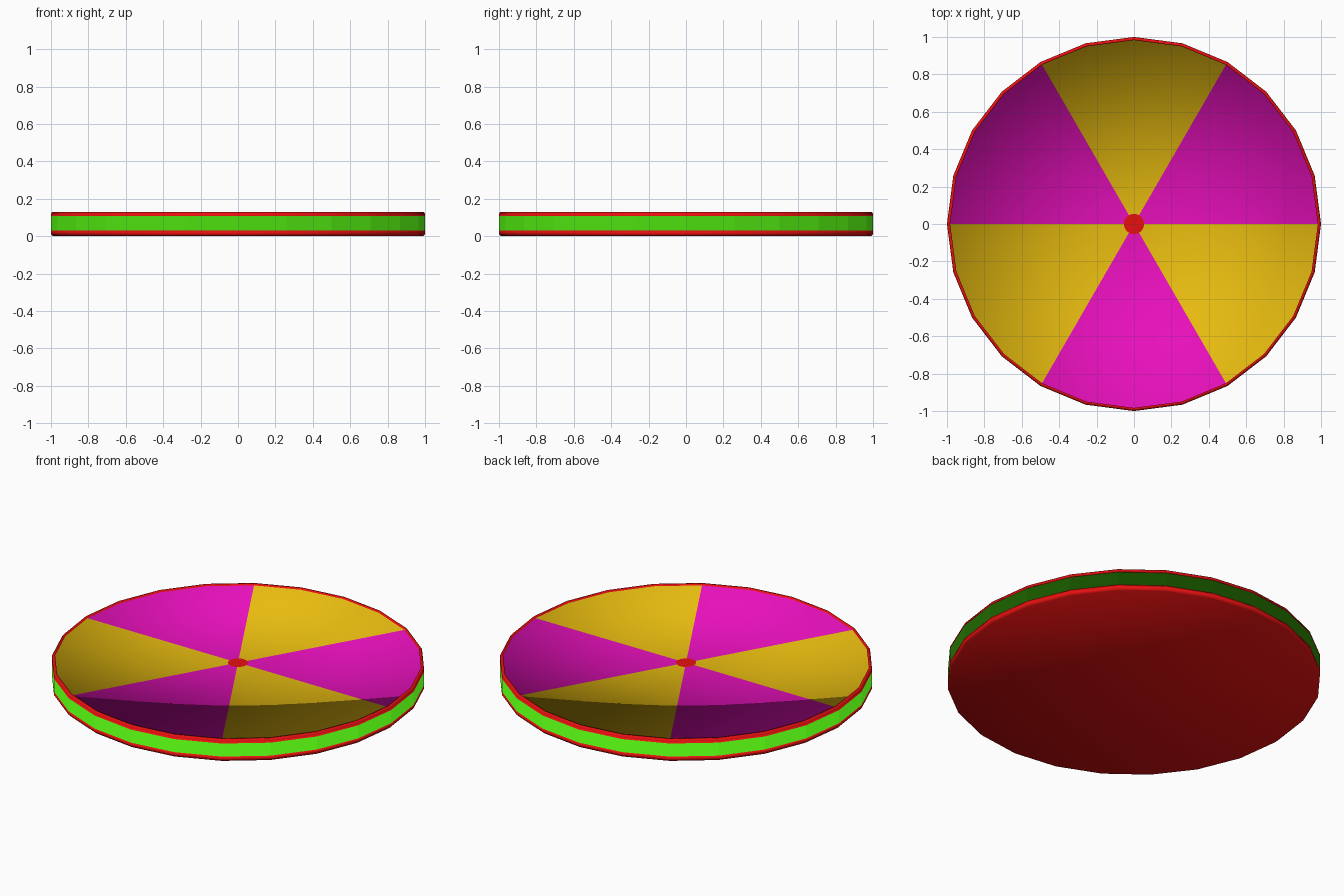
import bpy, bmesh
from math import cos, sin, pi

if "Cube" in bpy.data.objects:
    bpy.data.objects.remove(bpy.data.objects["Cube"])

SIDES = 24
HUB_R = 0.054
# rim profile from the underside, up the outside, over the lip and down to the floor
PROFILE = [(0.99, 0.0), (1.0, 0.01), (1.0, 0.03), (1.0, 0.107),
           (1.0, 0.12), (0.992, 0.13), (0.983, 0.13), (0.983, 0.12)]
BAND = 2                       # profile step that carries the side panels
RED, GREEN, YELLOW, MAGENTA = range(4)

mesh = bpy.data.meshes.new("round_disc")
disc = bpy.data.objects.new("round_disc", mesh)
bpy.context.collection.objects.link(disc)

for name, rgb in (("red", (0.8, 0.005, 0.005)), ("green", (0.08, 0.8, 0.005)),
                  ("yellow", (0.8, 0.5, 0.005)), ("magenta", (0.8, 0.005, 0.5))):
    mat = bpy.data.materials.new(name)
    mat.diffuse_color = (*rgb, 1)
    mat.use_nodes = True
    mat.node_tree.nodes["Principled BSDF"].inputs["Base Color"].default_value = mat.diffuse_color
    mesh.materials.append(mat)

bm = bmesh.new()


def ring(r, z):
    return [bm.verts.new((r * cos(2 * pi * i / SIDES), r * sin(2 * pi * i / SIDES), z))
            for i in range(SIDES)]


def bridge(a, b):
    return [bm.faces.new((a[i], a[(i + 1) % SIDES], b[(i + 1) % SIDES], b[i]))
            for i in range(SIDES)]


# rim and lip
rings = [ring(r, z) for r, z in PROFILE]
bands = [bridge(a, b) for a, b in zip(rings, rings[1:])]

# flat underside
bm.faces.new(rings[0][::-1])

# floor in six alternating wedges, with the hub dot in the middle
hub = ring(HUB_R, PROFILE[-1][1])
for i, face in enumerate(bridge(rings[-1], hub)):
    face.material_index = YELLOW if (i // 4) % 2 else MAGENTA
bm.faces.new(hub)

# green panels inset into each side
panels = bands[BAND]
bmesh.ops.inset_individual(bm, faces=panels, thickness=0.007, depth=0.0)
for face in panels:
    face.material_index = GREEN

# smooth shading throughout
for face in bm.faces:
    face.smooth = True
bm.to_mesh(mesh)
bm.free()
